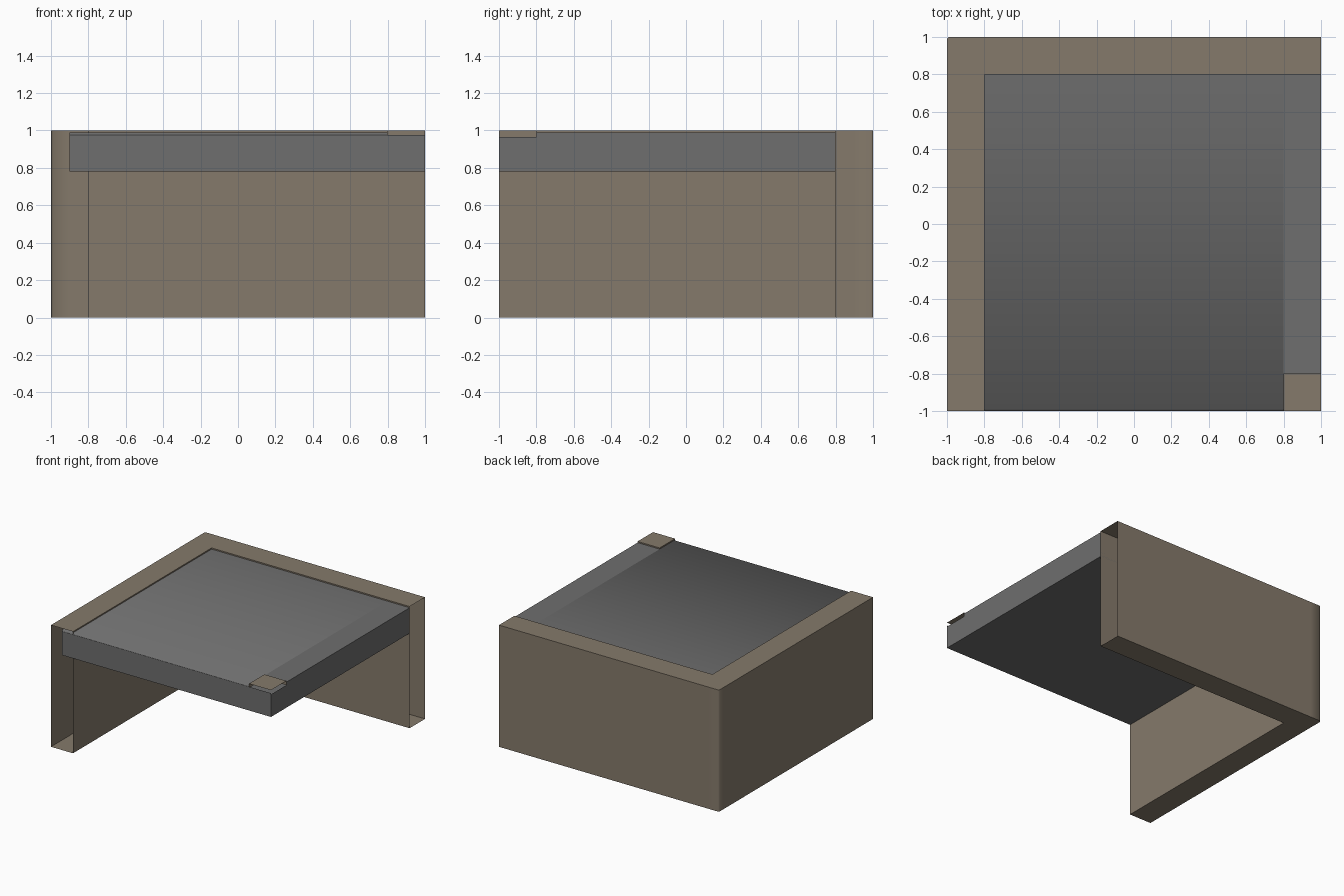
import bpy

if "Cube" in bpy.data.objects:
    bpy.data.objects.remove(bpy.data.objects["Cube"])


def material(name, rgb):
    m = bpy.data.materials.new(name)
    m.diffuse_color = (*rgb, 1)
    m.use_nodes = True
    m.node_tree.nodes["Principled BSDF"].inputs["Base Color"].default_value = m.diffuse_color
    return m


def build(name, faces, mat, smooth=()):
    """Make an object from polygons, welding shared corners."""
    index, polys = {}, []
    for f in faces:
        polys.append([index.setdefault(tuple(p), len(index)) for p in f])
    mesh = bpy.data.meshes.new(name)
    mesh.from_pydata(list(index), [], polys)
    for i, p in enumerate(mesh.polygons):
        p.use_smooth = i in smooth
    mesh.materials.append(mat)
    obj = bpy.data.objects.new(name, mesh)
    bpy.context.collection.objects.link(obj)
    return obj


def ribbon(path, z0, z1):
    """Upright faces along a clockwise path."""
    return [[(*a, z0), (*a, z1), (*b, z1), (*b, z0)] for a, b in zip(path, path[1:])]


def flat(path, z, up=True):
    pts = [(*p, z) for p in path]
    return pts[::-1] if up else pts


tan = material("tan trim", (0.235, 0.195, 0.147))
grey = material("grey paving", (0.156, 0.156, 0.156))

# L-shaped hollow wall, open at both ends, softened outer corner
outer = [(-1, -1), (-1, 0.9), (-1, 0.99), (-0.99, 1), (-0.9, 1), (1, 1)]
inner = [(1, 0.8), (-0.8, 0.8), (-0.8, -1)]
wall = ribbon(outer, 0, 1)
n = len(wall)
wall += ribbon(inner, 0, 1)
wall += [flat(outer + inner, 1), flat(outer + inner, 0, False)]
build("corner_wall", wall, tan, smooth=range(n))

# Corner post cap: top plate with two short inward skirts
cap = [(0.8, -1), (0.8, -0.8), (1, -0.8)]
build("corner_cap", ribbon(cap, 0.965, 1) + [flat(cap + [(1, -1)], 1)], tan)

# Paving slab: soft front edge, top left open beneath the cap
L, R, F, B = -0.9, 1, -1, 0.8
lo, lip, top, e = 0.78, 0.975, 0.99, -0.99
slab = [
    [(L, e, top), (0.8, e, top), (0.8, B, top), (L, B, top)],
    [(0.8, -0.8, top), (R, -0.8, top), (R, B, top), (0.8, B, top)],
    [(L, F, lip), (0.8, F, lip), (0.8, e, top), (L, e, top)],
    [(L, F, lo), (R, F, lo), (R, F, lip), (L, F, lip)],
    [(R, F, lo), (R, -0.8, lo), (R, -0.8, 0.965), (R, F, 0.965)],
    [(R, -0.8, lo), (R, B, lo), (R, B, top), (R, -0.8, top)],
    [(R, B, lo), (L, B, lo), (L, B, top), (R, B, top)],
    [(L, B, lo), (L, F, lo), (L, F, lip), (L, e, top), (L, B, top)],
    [(L, B, lo), (R, B, lo), (R, F, lo), (L, F, lo)],
]
build("paving_slab", slab, grey, smooth=(0, 1, 2))
